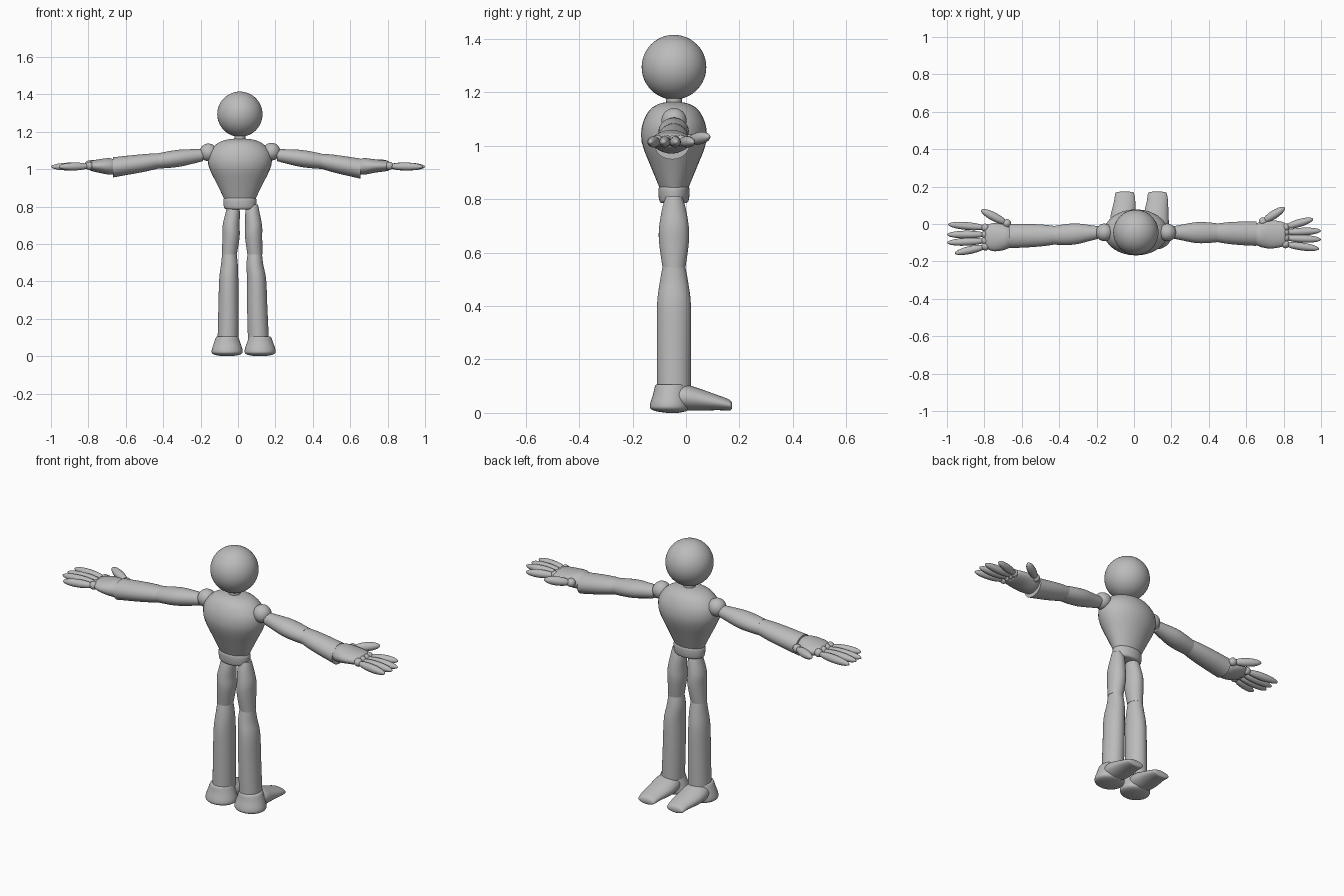
import bpy, bmesh, math
from mathutils import Vector

if "Cube" in bpy.data.objects:
    bpy.data.objects.remove(bpy.data.objects["Cube"])

grey = bpy.data.materials.new("plain grey")
grey.diffuse_color = (0.5, 0.5, 0.5, 1)
grey.use_nodes = True
grey.node_tree.nodes["Principled BSDF"].inputs["Base Color"].default_value = grey.diffuse_color
CX, CY = 0.01, -0.045          # body axis
SIDES = 32


def finish(name, bm):
    mesh = bpy.data.meshes.new(name)
    bmesh.ops.recalc_face_normals(bm, faces=bm.faces)
    bm.to_mesh(mesh)
    bm.free()
    mesh.materials.append(grey)
    ob = bpy.data.objects.new(name, mesh)
    bpy.context.collection.objects.link(ob)
    return ob


def loft(name, axis, stations, steps=4):
    """Elliptic rings (x, y, z, radius_u, radius_v) smoothly joined along an axis."""
    u, v = {'X': ((0, 1, 0), (0, 0, 1)), 'Y': ((1, 0, 0), (0, 0, 1)),
            'Z': ((1, 0, 0), (0, 1, 0))}[axis]
    u, v = Vector(u), Vector(v)
    pts = [Vector(s) for s in stations]
    pts = [pts[0]] + pts + [pts[-1]]
    path = []
    for i in range(1, len(pts) - 2):
        a, b, c, d = pts[i - 1:i + 3]
        for k in range(steps):
            t = k / steps
            path.append(0.5 * (2 * b + (c - a) * t + (2 * a - 5 * b + 4 * c - d) * t * t
                               + (3 * b - a - 3 * c + d) * t ** 3))
    path.append(pts[-1])
    bm = bmesh.new()
    rings = []
    for p in path:
        o = Vector(p[:3])
        ring = []
        for k in range(SIDES):
            a = math.tau * k / SIDES
            ring.append(bm.verts.new(o + u * (p[3] * math.cos(a)) + v * (p[4] * math.sin(a))))
        rings.append(ring)
    for r, s in zip(rings, rings[1:]):
        for k in range(SIDES):
            j = (k + 1) % SIDES
            bm.faces.new((r[k], r[j], s[j], s[k]))
    bm.faces.new(rings[0])
    bm.faces.new(rings[-1])
    return finish(name, bm)


def ball(name, pos, r, segs=32):
    bm = bmesh.new()
    bmesh.ops.create_uvsphere(bm, u_segments=segs, v_segments=segs // 2, radius=1)
    ob = finish(name, bm)
    ob.location = pos
    ob.scale = r if isinstance(r, tuple) else (r, r, r)
    return ob


def spindle(name, base, tip, r):
    """Long ellipsoid from base to tip."""
    base, tip = Vector(base), Vector(tip)
    ob = ball(name, (base + tip) / 2, ((tip - base).length / 2, r, r), 20)
    ob.rotation_euler = (tip - base).to_track_quat('X', 'Z').to_euler()


# head, neck, torso and waist
ball("head", (CX, CY, 1.294), 0.121, 48)
loft("neck", 'Z', [(CX, CY, 1.12, .03, .03), (CX, CY, 1.2, .03, .03)])
loft("torso", 'Z', [(CX, CY, z, a, b) for z, a, b in (
    (1.164, .02, .02), (1.157, .075, .055), (1.135, .125, .09), (1.09, .163, .115),
    (1.04, .171, .123), (0.99, .157, .114), (0.92, .122, .086), (0.84, .083, .053))])
loft("waist", 'Z', [(CX, CY, z, a, b) for z, a, b in (
    (.785, .07, .045), (.792, .083, .054), (.818, .088, .058),
    (.842, .087, .057), (.85, .075, .048))])

# legs: hip, knee and ankle x, then foot x and toe x
for side, hip, knee, ankle, foot, toe in (("left", -.028, -.046, -.053, -.058, -.05),
                                          ("right", .077, .09, .109, .118, .125)):
    mid = (hip + knee) / 2
    loft(side + "_thigh", 'Z', [
        (hip, CY, .81, .03, .03), (hip, CY, .77, .038, .043), (mid, CY, .70, .045, .055),
        (mid, CY, .64, .046, .056), (knee, CY, .545, .04, .043)])
    loft(side + "_shin", 'Z', [
        (knee, CY, .55, .038, .042), (knee, CY, .49, .045, .053),
        ((knee + ankle) / 2, CY, .41, .051, .063),
        ((knee + ankle * 2) / 3, CY, .27, .054, .064), (ankle, CY, .09, .056, .063)])
    loft(side + "_heel", 'Z', [
        (foot, -.05, 0, .02, .02), (foot, -.056, .006, .06, .055), (foot, -.06, .016, .08, .073),
        (foot, -.06, .035, .082, .074), (foot, -.057, .07, .071, .066),
        (foot, -.056, .1, .06, .06), (foot, -.056, .106, .054, .054)])
    loft(side + "_toe", 'Y', [
        (foot, -.05, .057, .06, .046), (foot, 0, .057, .068, .048), (foot, .05, .05, .066, .041),
        (toe, .12, .038, .057, .028), (toe, .16, .03, .051, .021), (toe, .17, .027, .044, .014),
        (toe, .173, .027, .02, .005)])

# arms: sign, shoulder, elbow and wrist points, palm y and finger root x
arms = (("left", -1, (-.158, CY, 1.09), (-.42, -.06, 1.045), (-.668, -.064, 1.01), -.07, -.795),
        ("right", 1, (.179, CY, 1.094), (.443, -.047, 1.043), (.655, -.052, 1.003), -.055, .81))
for side, s, sh, el, wr, py, root in arms:
    sh, el, wr = Vector(sh), Vector(el), Vector(wr)
    ball(side + "_shoulder", sh, .047)
    start = Vector((sh.x + s * .03, CY, 1.075))
    loft(side + "_upper_arm", 'X', [
        (*start.lerp(el, t), a, b) for t, a, b in (
            (0, .033, .032), (.2, .042, .038), (.5, .055, .045), (.75, .056, .045), (1.02, .05, .041))])
    loft(side + "_forearm", 'X', [
        (*el.lerp(wr, t), a, b) for t, a, b in (
            (-.03, .048, .039), (.25, .057, .046), (.55, .062, .05), (.8, .064, .052), (1, .065, .054))])
    # palm
    loft(side + "_palm", 'X', [
        (wr.x - s * .02, py, 1.012, .045, .035), (wr.x + s * .02, py, 1.015, .067, .044),
        (wr.x + s * .075, py, 1.017, .076, .036), (root - s * .015, py, 1.018, .066, .028),
        (root, py, 1.018, .055, .02), (root + s * .004, py, 1.018, .03, .01)])

# fingers: root y, tip x and tip y
fingers = {"left": ((-.02, -.995, -.002), (-.056, -1, -.057), (-.09, -1, -.1), (-.12, -.958, -.157)),
           "right": ((-.018, .958, .027), (-.045, 1, -.036), (-.075, 1, -.083), (-.108, .99, -.133))}
for side, s, sh, el, wr, py, root in arms:
    for i, (y, tx, ty) in enumerate(fingers[side]):
        ball(f"{side}_knuckle_{i + 1}", (root, y, 1.018), .022, 16)
        spindle(f"{side}_finger_{i + 1}", (root - s * .005, y, 1.016), (tx, ty, 1.013), .021)

# thumbs
for side, base, tip in (("left", (-.68, .003, 1.02), (-.818, .075, 1.033)),
                        ("right", (.69, .013, 1.02), (.806, .087, 1.035))):
    ball(side + "_thumb_knuckle", base, .023, 16)
    spindle(side + "_thumb", base, tip, .023)

# smooth shading with sharp rims
bpy.ops.object.select_all(action='SELECT')
bpy.context.view_layer.objects.active = bpy.context.scene.objects["head"]
bpy.ops.object.shade_smooth_by_angle(angle=math.radians(40))
